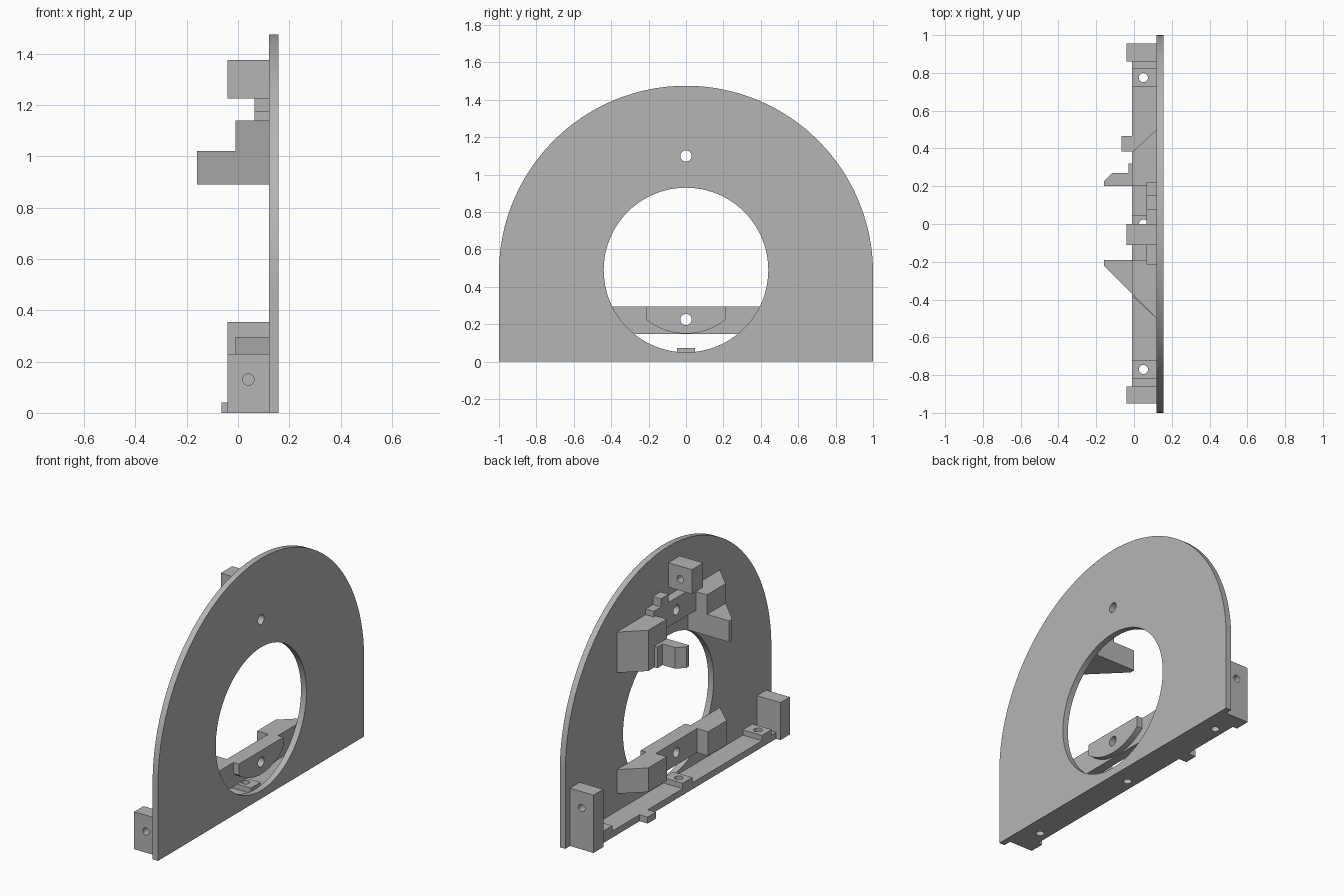
import bpy, bmesh, math
from mathutils import Vector

cube = bpy.data.objects.get("Cube")
if cube:
    bpy.data.objects.remove(cube, do_unlink=True)

grey = bpy.data.materials.new("plain grey")
grey.use_nodes = True
colour = (0.46, 0.46, 0.46, 1)
grey.diffuse_color = colour
grey.node_tree.nodes["Principled BSDF"].inputs["Base Color"].default_value = colour

BACK, FACE = 0.12, 0.157      # the two faces of the main plate
RECESS, SHELF = 0.065, -0.01  # depths of the bracket webs and wedges


def prism(name, axis, outline, lo, hi):
    """Extrude a 2D outline along an axis (x: y,z points; y: x,z; z: x,y)."""
    place = {"x": lambda a, b, c: (c, a, b),
             "y": lambda a, b, c: (a, c, b),
             "z": lambda a, b, c: (a, b, c)}[axis]
    bm = bmesh.new()
    face = bm.faces.new([bm.verts.new(place(a, b, lo)) for a, b in outline])
    out = bmesh.ops.extrude_face_region(bm, geom=[face])
    moved = [v for v in out["geom"] if isinstance(v, bmesh.types.BMVert)]
    bmesh.ops.translate(bm, verts=moved, vec=Vector(place(0, 0, hi - lo)))
    bmesh.ops.recalc_face_normals(bm, faces=bm.faces)
    mesh = bpy.data.meshes.new(name)
    bm.to_mesh(mesh)
    bm.free()
    mesh.materials.append(grey)
    obj = bpy.data.objects.new(name, mesh)
    bpy.context.collection.objects.link(obj)
    return obj


def box(name, x, y, z):
    return prism(name, "z", [(x[0], y[0]), (x[1], y[0]), (x[1], y[1]), (x[0], y[1])], *z)


def arc(a, b, r, start, end, n):
    angles = [math.radians(start + (end - start) * i / n) for i in range(n + 1)]
    return [(a + r * math.cos(t), b + r * math.sin(t)) for t in angles]


def drill(obj, axis, centre, r, lo, hi, n=32):
    """Cut a round hole along an axis."""
    cutter = prism("cutter", axis, arc(*centre, r, 0, 360, n)[:-1], lo, hi)
    cutter.hide_render = True
    mod = obj.modifiers.new("hole", "BOOLEAN")
    mod.operation, mod.solver, mod.object = "DIFFERENCE", "EXACT", cutter
    bpy.context.view_layer.objects.active = obj
    bpy.ops.object.modifier_apply(modifier=mod.name)
    bpy.data.objects.remove(cutter, do_unlink=True)


def smooth(obj):
    bpy.ops.object.select_all(action="DESELECT")
    obj.select_set(True)
    bpy.context.view_layer.objects.active = obj
    bpy.ops.object.shade_smooth_by_angle(angle=math.radians(30))


# Arched main plate with the large opening and a small upper hole
plate = prism("arched_plate", "x", [(-1, 0), (1, 0)] + arc(0, 0.475, 1, 0, 180, 96), BACK, FACE)
drill(plate, "x", (0, 0.49), 0.44, 0, 1, 96)
drill(plate, "x", (0, 1.1), 0.03, 0, 1)
smooth(plate)

# Bottom ledge with raised screw pads and a small tab
ledge = box("bottom_ledge", (SHELF, BACK), (-0.86, 0.86), (0, 0.04))
for name, y in (("right", -0.77), ("middle", 0), ("left", 0.775)):
    pad = box(name + "_screw_pad", (SHELF, BACK), (y - 0.047, y + 0.047), (0.04, 0.073))
    for part in (ledge, pad):
        drill(part, "z", (0.05, y), 0.024, -1, 1)
    smooth(pad)
smooth(ledge)
box("ledge_tab", (-0.065, SHELF), (0.385, 0.465), (0, 0.04))

# Mounting blocks, each with a blind hole in one side
for name, y, z, hole_z, side in (
        ("right_mounting_block", (-0.95, -0.86), (0, 0.23), 0.13, 0),
        ("left_mounting_block", (0.86, 0.955), (0, 0.355), 0.255, 1),
        ("top_mounting_block", (-0.11, 0), (1.225, 1.375), 1.295, 1)):
    block = box(name, (-0.04, BACK), y, z)
    drill(block, "y", (0.04, hole_z), 0.022, y[side] - 0.06, y[side] + 0.06)
    smooth(block)

# Lower bracket: wedge ends joined by a recessed web
low, high = 0.147, 0.295
bracket = prism("lower_bracket", "z", [
    (BACK, 0.5), (SHELF, 0.38), (SHELF, 0.2), (RECESS, 0.2),
    (RECESS, -0.2), (SHELF, -0.2), (SHELF, -0.38), (BACK, -0.5)], low, high)
boss = prism("lower_boss", "x",
             [(-0.215, high)] + arc(0, 0.49, 0.34, 230.8, 309.2, 24) + [(0.215, high)],
             BACK, FACE)
for part in (bracket, boss):
    drill(part, "x", (0, 0.225), 0.03, -1, 1)
    smooth(part)

# Upper bracket: web with a tooth, between two wedges
web = box("upper_web", (RECESS, BACK), (-0.215, 0.22), (1.025, 1.175))
drill(web, "x", (0, 1.1), 0.03, -1, 1)
smooth(web)
box("upper_web_tooth", (RECESS, BACK), (0.075, 0.15), (1.175, 1.225))
prism("upper_left_wedge", "z",
      [(BACK, 0.5), (SHELF, 0.38), (SHELF, 0.2), (BACK, 0.2)], 0.89, 1.14)
prism("upper_left_hook", "z", [
    (SHELF, 0.32), (-0.03, 0.32), (-0.03, 0.27), (-0.115, 0.27),
    (-0.16, 0.225), (-0.16, 0.2), (SHELF, 0.2)], 0.89, 1.02)
prism("upper_right_wedge", "z",
      [(BACK, -0.5), (SHELF, -0.37), (SHELF, -0.19), (BACK, -0.19)], 1.02, 1.14)
prism("upper_right_arm", "z",
      [(BACK, -0.5), (-0.16, -0.22), (-0.16, -0.19), (BACK, -0.19)], 0.89, 1.02)
